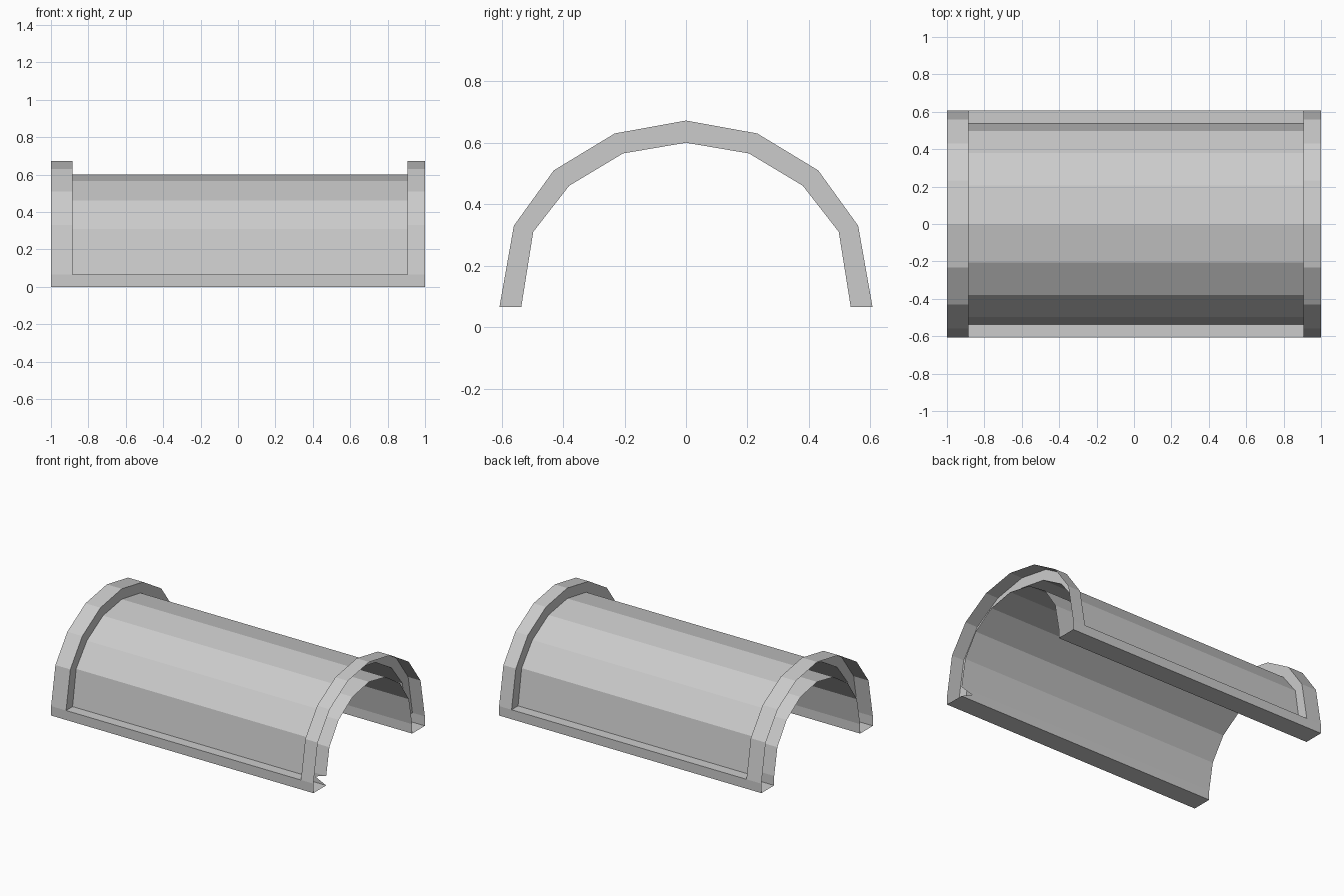
import bpy

if "Cube" in bpy.data.objects:
    bpy.data.objects.remove(bpy.data.objects["Cube"])

# Half arch profiles (y, z), from the foot up to the crown
RIM = [(0.607, 0.065), (0.56, 0.33), (0.43, 0.51), (0.232, 0.63), (0, 0.672)]
SHELL = [(0.536, 0.065), (0.497, 0.31), (0.38, 0.46), (0.205, 0.565), (0, 0.6)]
LINING = [(0.468, 0.065), (0.433, 0.25), (0.332, 0.4), (0.18, 0.5), (0, 0.535)]
LEFT, RIGHT = -0.886, 0.905    # inner edges of the two end rims


def full(half):
    return half + [(-y, z) for y, z in half[-2::-1]]


def make(name, verts, faces):
    mesh = bpy.data.meshes.new(name)
    mesh.from_pydata(verts, [], faces)
    mesh.update()
    obj = bpy.data.objects.new(name, mesh)
    bpy.context.collection.objects.link(obj)
    return obj


def loft(name, sections):
    """Skin a row of (x, half profile) sections."""
    verts, faces = [], []
    for x, half in sections:
        verts += [(x, y, z) for y, z in full(half)]
    n = len(full(sections[0][1]))
    for s in range(len(sections) - 1):
        for i in range(n - 1):
            a = s * n + i
            faces.append((a, a + n, a + n + 1, a + 1))
    return make(name, verts, faces)


# Outer arch: open-ended rims stepping down to the recessed shell
loft("left_rim", [(-1, RIM), (LEFT, RIM), (LEFT, SHELL)])
loft("arched_shell", [(LEFT, SHELL), (RIGHT, SHELL)])
loft("right_rim", [(RIGHT, SHELL), (RIGHT, RIM), (1, RIM)])

# Inner lining, facing the tunnel
loft("inner_lining", [(1, LINING), (-1, LINING)])

# Hollow foot rails: outer wall, sole, inner wall, and ledge between the rims
T = 0.065
for side, name in ((-1, "front_foot_rail"), (1, "back_foot_rail")):
    o, m, i = side * 0.607, side * 0.536, side * 0.468
    verts = [(-1, o, T), (1, o, T), (1, o, 0), (-1, o, 0),
             (1, i, 0), (-1, i, 0), (1, i, T), (-1, i, T),
             (LEFT, o, T), (RIGHT, o, T), (RIGHT, m, T), (LEFT, m, T)]
    inner = [5, 4, 6, 7]
    if side < 0:               # small nick in the front inner wall
        verts.append((0.915, i, 0.04))
        inner = [5, 4, 12, 6, 7]
    faces = [[3, 2, 1, 0], [5, 4, 2, 3], inner[::-1], [8, 9, 10, 11]]
    if side > 0:
        faces = [f[::-1] for f in faces]
    make(name, verts, faces)
